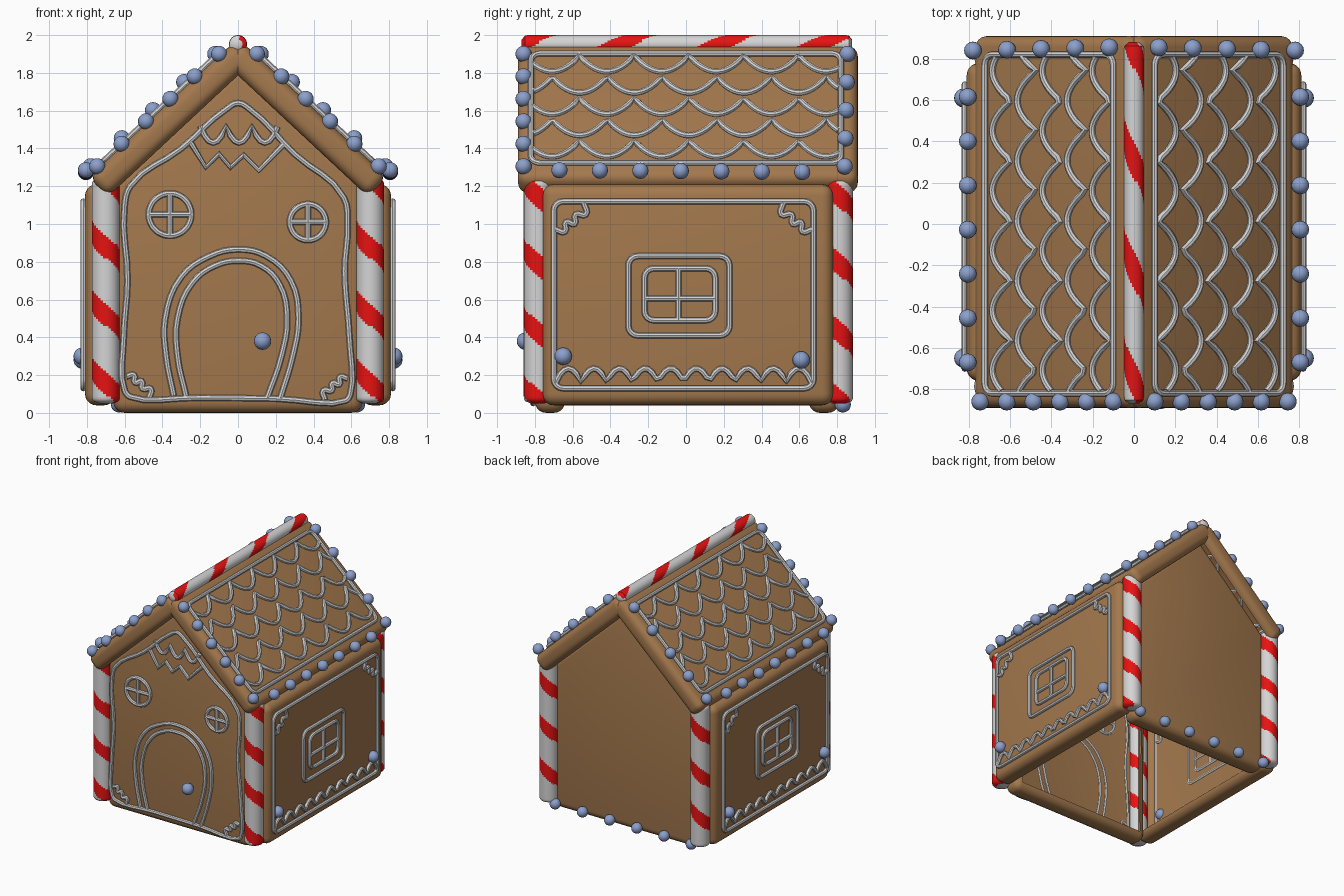
import bpy, bmesh, math
from mathutils import Vector, Matrix

if "Cube" in bpy.data.objects:
    bpy.data.objects.remove(bpy.data.objects["Cube"])


def material(name, rgb):
    m = bpy.data.materials.new(name)
    m.diffuse_color = (*rgb, 1)
    m.use_nodes = True
    m.node_tree.nodes["Principled BSDF"].inputs["Base Color"].default_value = m.diffuse_color
    return m


BROWN = material("gingerbread", (0.37, 0.19, 0.075))
WHITE = material("white_icing", (0.66, 0.66, 0.66))
RED = material("candy_red", (0.80, 0.006, 0.006))
BLUE = material("blue_candy", (0.26, 0.35, 0.60))


def add_object(name, data, *mats):
    ob = bpy.data.objects.new(name, data)
    for m in mats:
        data.materials.append(m)
    bpy.context.collection.objects.link(ob)
    return ob


def finish(name, bm, *mats):
    me = bpy.data.meshes.new(name)
    bm.to_mesh(me)
    bm.free()
    for p in me.polygons:
        p.use_smooth = True
    return add_object(name, me, *mats)


# Surface frames: (a, b) across the outer face, d outward from it
TILT = math.radians(43)
C, S = math.cos(TILT), math.sin(TILT)


def front(a, b, d):
    return Vector((a, -0.80 - d, b))


def back(a, b, d):
    return Vector((a, 0.81 + d, b))


def side(s):
    return lambda a, b, d: Vector((s * (0.81 + d), a, b))


def roof(s):  # a along the ridge, b down the slope
    return lambda a, b, d: Vector((s * (C * b + S * d), a, 1.985 - S * b + C * d))


# Gingerbread slab: rounded outline with an open hollow back
def slab(name, outline, place, thick, rnd):
    bm = bmesh.new()
    base = bm.faces.new([bm.verts.new((a, b, -thick)) for a, b in outline])
    ext = bmesh.ops.extrude_face_region(bm, geom=[base])
    for v in ext["geom"]:
        if isinstance(v, bmesh.types.BMVert):
            v.co.z = 0
    if not base.is_valid or len([f for f in bm.faces if f.calc_center_median().z < -thick + 1e-4]) == 0:
        bm.faces.new([v for v in bm.verts if v.co.z < -thick + 1e-4])
    bmesh.ops.recalc_face_normals(bm, faces=bm.faces[:])
    bmesh.ops.bevel(bm, geom=bm.edges[:], offset=rnd, segments=5, profile=0.5, affect='EDGES')
    bm.normal_update()
    inner = max((f for f in bm.faces if f.normal.z < -0.99), key=lambda f: f.calc_area())
    bmesh.ops.delete(bm, geom=[inner], context='FACES_ONLY')
    o = place(0, 0, 0)
    m = Matrix((place(1, 0, 0) - o, place(0, 1, 0) - o, place(0, 0, 1) - o))
    for v in bm.verts:
        v.co = place(*v.co)
    if m.determinant() < 0:
        bmesh.ops.reverse_faces(bm, faces=bm.faces[:])
    return finish(name, bm, BROWN)


def rect(a0, b0, a1, b1):
    return [(a0, b0), (a1, b0), (a1, b1), (a0, b1)]


def round_rect(a0, b0, a1, b1, r=0.05):
    pts = []
    for k, (a, b) in enumerate([(a1 - r, b1 - r), (a0 + r, b1 - r), (a0 + r, b0 + r), (a1 - r, b0 + r)]):
        for j in range(5):
            t = math.pi / 2 * (k + j / 4)
            pts.append((a + r * math.cos(t), b + r * math.sin(t)))
    return pts


def ellipse(a, b, ra, rb):
    return [(a + ra * math.cos(t * math.pi / 8), b + rb * math.sin(t * math.pi / 8)) for t in range(16)]


# Icing: several piped strokes as one object; stroke = (points, closed, smooth)
def icing(name, strokes, place, r=0.016):
    cu = bpy.data.curves.new(name, 'CURVE')
    cu.dimensions = '3D'
    cu.bevel_depth, cu.bevel_resolution, cu.resolution_u = r, 2, 4
    cu.use_fill_caps = True
    for pts, closed, smooth in strokes:
        sp = cu.splines.new('BEZIER' if smooth else 'POLY')
        dst = sp.bezier_points if smooth else sp.points
        dst.add(len(pts) - 1)
        for p, (a, b) in zip(dst, pts):
            co = place(a, b, 0.009)
            if smooth:
                p.co = co
                p.handle_left_type = p.handle_right_type = 'AUTO'
            else:
                p.co = (*co, 1)
        sp.use_cyclic_u = closed
    return add_object(name, cu, WHITE)


# Scalloped line: cusps at b, bulging by depth
def scallops(a0, a1, b, depth, width, shift=0.0):
    n = int((a1 - a0) / 0.022)
    pts = []
    for i in range(n + 1):
        a = a0 + (a1 - a0) * i / n
        pts.append((a, b + depth * abs(math.sin(math.pi * ((a - a0) / width + shift))) ** 0.8))
    return pts


def curl(a, b, sa, sb, k=1.0):
    shape = [(0, .14), (.05, .15), (.055, .10), (.10, .11), (.105, .06), (.16, .06), (.15, 0)]
    return ([(a + sa * k * x, b + sb * k * y) for x, y in shape], False, True)


def balls(name, centres, r=0.043):
    bm = bmesh.new()
    for c in centres:
        bmesh.ops.create_uvsphere(bm, u_segments=16, v_segments=10, radius=r, matrix=Matrix.Translation(c))
    return finish(name, bm, BLUE)


def row(p, q, n):
    return [Vector(p).lerp(Vector(q), i / (n - 1)) for i in range(n)]


# Candy stick along local z with one spiral stripe
def candy(name, z0, z1, r, pitch, phase, matrix):
    bm = bmesh.new()
    n, rows, cap = 32, 96, 0.03
    rings = []
    for j in range(rows + 1):
        z = z0 + (z1 - z0) * j / rows
        e = max(0.0, 1 - min(z - z0, z1 - z) / cap)
        rr = r * (0.5 + 0.5 * math.sqrt(max(0, 1 - e * e)))
        rings.append([bm.verts.new((rr * math.cos(2 * math.pi * i / n), rr * math.sin(2 * math.pi * i / n), z))
                      for i in range(n)])
    for j in range(rows):
        for i in range(n):
            k = (i + 1) % n
            f = bm.faces.new((rings[j][i], rings[j][k], rings[j + 1][k], rings[j + 1][i]))
            z = z0 + (z1 - z0) * (j + 0.5) / rows
            turn = (z / pitch + (i + 0.5) / n - phase + 0.5) % 1 - 0.5
            f.material_index = 1 if abs(turn) < 0.165 else 0
    bm.faces.new(rings[0][::-1])
    bm.faces.new(rings[-1])
    bm.transform(matrix)
    return finish(name, bm, WHITE, RED)


# Walls and roof panels
gable = [(-.66, 0), (.66, 0), (.67, 1.22), (0, 1.85), (-.67, 1.22)]
slab("front_wall", gable, front, 0.16, 0.06)
slab("back_wall", gable, back, 0.16, 0.06)
for s, n in ((1, "right"), (-1, "left")):
    slab(n + "_wall", rect(-.76, .04, .78, 1.21), side(s), 0.16, 0.06)
    slab(n + "_roof", rect(-.89, .03, .91, 1.08), roof(s), 0.145, 0.055)

# Candy corner posts and ridge
for x in (-.70, .70):
    for y in (-.785, .81):
        nm = ("front_" if y < 0 else "back_") + ("left_post" if x < 0 else "right_post")
        candy(nm, 0.05, 1.24, 0.074, 0.36, 0.19, Matrix.Translation((x, y, 0)))
candy("ridge_stick", -.87, .88, 0.048, 0.53, 0.335,
      Matrix.Translation((0, 0, 1.952)) @ Matrix.Rotation(-math.pi / 2, 4, 'X'))

# Front icing: border, gable trim, windows, door
border = [(-.57, .085), (-.2, .08), (.2, .075), (.57, .065), (.595, .1), (.59, .4), (.565, .75), (.58, 1.0),
          (.56, 1.14), (.3, 1.37), (.06, 1.61), (0, 1.64), (-.06, 1.61), (-.3, 1.4), (-.57, 1.2),
          (-.6, 1.1), (-.585, .7), (-.605, .4), (-.6, .12)]
icing("front_border", [(border, True, True), curl(-.59, .08, 1, 1, .8), curl(.58, .07, -1, 1, .8)], front)
zigzag = [(-.25, 1.43), (-.17, 1.30), (-.10, 1.37), (-.04, 1.30), (.03, 1.365), (.11, 1.285), (.24, 1.42)]
icing("gable_trim", [(zigzag, False, False),
                     (scallops(-.20, .21, 1.52, -.09, .137), False, False)], front)
for nm, a, b, r in (("left_round_window", -.36, 1.05, .112), ("right_round_window", .37, 1.01, .095)):
    icing(nm, [(ellipse(a, b, r, r), True, True), ([(a - r, b), (a + r, b)], False, False),
               ([(a, b - r), (a, b + r)], False, False)], front)
outer = [(-.34, .09), (-.38, .3), (-.385, .5), (-.30, .72), (-.15, .83), (0, .865), (.15, .83), (.28, .70),
         (.32, .5), (.29, .3), (.225, .08)]
inner = [(-.275, .09), (-.32, .3), (-.32, .5), (-.24, .69), (-.12, .78), (0, .805), (.12, .78), (.22, .68),
         (.26, .5), (.23, .3), (.155, .08)]
icing("door_arch", [(outer, False, True), (inner, False, True)], front)
balls("door_knob", [(.13, -.85, .38)], 0.046)

for s, n in ((1, "right"), (-1, "left")):
    # Side icing: border, corner curls, scalloped base, window
    icing(n + "_wall_border", [(round_rect(-.70, .13, .675, 1.12), True, False),
                               curl(-.69, 1.11, 1, -1), curl(.665, 1.11, -1, -1),
                               (scallops(-.69, .665, .16, .075, .1355), False, False)], side(s))
    icing(n + "_wall_window", [(round_rect(-.305, .41, .23, .83), True, False),
                               (round_rect(-.22, .49, .155, .765), True, False),
                               ([(-.22, .605), (.155, .605)], False, False),
                               ([(-.04, .49), (-.04, .765)], False, False)], side(s))
    # Roof icing: border and tile rows
    tiles = [(scallops(-.81, .81, .14 + .165 * k, .13, .29, .15 + .5 * (k % 2)), False, False) for k in range(5)]
    icing(n + "_roof_icing", [(round_rect(-.82, .13, .82, .98), True, False)] + tiles, roof(s))
    # Candy balls on wall corners, gable edges and eaves
    balls(n + "_wall_balls", [(s * .825, -.65, .30), (s * .825, .61, .28)], 0.046)
    balls(n + "_roof_balls", row((s * .10, -.86, 1.90), (s * .745, -.86, 1.305), 6)
          + row((s * .12, .855, 1.90), (s * .78, .84, 1.305), 5)
          + row((s * .805, -.67, 1.285), (s * .805, .615, 1.275), 7))
balls("back_base_balls", row((-.63, .83, .045), (.63, .83, .045), 6))

# Turn piped icing into meshes
bpy.ops.object.select_all(action='DESELECT')
for ob in bpy.data.objects:
    if ob.type == 'CURVE':
        ob.select_set(True)
        bpy.context.view_layer.objects.active = ob
bpy.ops.object.convert(target='MESH')
bpy.ops.object.select_all(action='SELECT')
bpy.ops.object.shade_smooth_by_angle(angle=math.radians(40))
